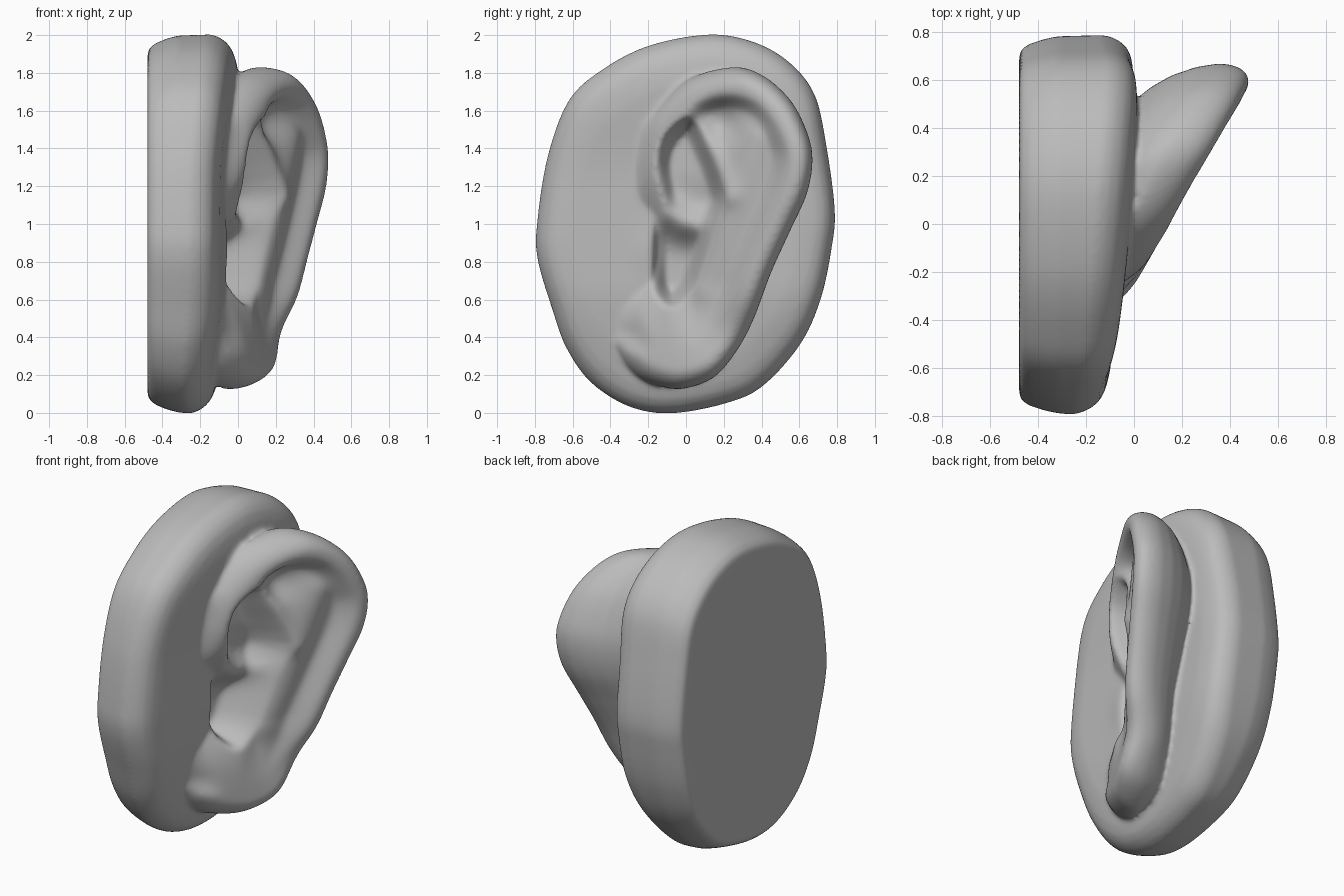
import bpy, bmesh, math
from mathutils import Vector

if "Cube" in bpy.data.objects:
    bpy.data.objects.remove(bpy.data.objects["Cube"])


def spline(pts, n, closed=True):
    """Catmull-Rom curve through (y, z) points"""
    P = [Vector(p) for p in pts]
    k = len(P)
    at = (lambda i: P[i % k]) if closed else (lambda i: P[max(0, min(k - 1, i))])
    out = []
    for i in range(k if closed else k - 1):
        a, b, c, d = at(i - 1), at(i), at(i + 1), at(i + 2)
        for j in range(n):
            t = j / n
            out.append(0.5 * (2 * b + (c - a) * t + (2 * a - 5 * b + 4 * c - d) * t * t
                              + (3 * b - a - 3 * c + d) * t ** 3))
    if not closed:
        out.append(P[-1])
    return [(v.x, v.y) for v in out]


def dist(y, z, poly, closed):
    best = 9.0
    for i in range(0 if closed else 1, len(poly)):
        ay, az = poly[i - 1]
        dy, dz = poly[i][0] - ay, poly[i][1] - az
        t = ((y - ay) * dy + (z - az) * dz) / (dy * dy + dz * dz + 1e-12)
        t = 0 if t < 0 else 1 if t > 1 else t
        q = (y - ay - t * dy) ** 2 + (z - az - t * dz) ** 2
        if q < best:
            best = q
    return math.sqrt(best)


def inside(y, z, poly):
    r = False
    for i in range(len(poly)):
        (ay, az), (by, bz) = poly[i - 1], poly[i]
        if (az > z) != (bz > z) and y < (by - ay) * (z - az) / (bz - az) + ay:
            r = not r
    return r


def ss(t):
    t = max(0.0, min(1.0, t))
    return t * t * (3 - 2 * t)


def bump(y, z, cy, cz, ry, rz):
    return math.exp(-((y - cy) / ry) ** 2 - ((z - cz) / rz) ** 2)


# Outlines and guide lines in the side view (y, z)
SLAB = spline([(.12, 2), (.36, 1.96), (.55, 1.85), (.68, 1.68), (.74, 1.42), (.785, 1.08),
               (.77, .88), (.71, .6), (.6, .36), (.4, .14), (.2, .05), (-.08, .0), (-.3, .035),
               (-.5, .16), (-.63, .34), (-.71, .56), (-.785, .82), (-.785, 1.02), (-.73, 1.36),
               (-.62, 1.65), (-.45, 1.81), (-.2, 1.94)], 8)
EAR = spline([(.24, 1.83), (.4, 1.79), (.55, 1.66), (.64, 1.49), (.67, 1.34), (.64, 1.16),
              (.55, .96), (.45, .74), (.36, .5), (.27, .33), (.15, .19), (0, .13), (-.12, .135),
              (-.26, .19), (-.37, .3), (-.44, .48), (-.44, .72), (-.36, .95), (-.32, 1.2),
              (-.28, 1.4), (-.19, 1.58), (0, 1.76)], 9)
HELIX = spline([(-.2, 1.12), (-.22, 1.25), (-.2, 1.4), (-.13, 1.55), (-.02, 1.67), (.1, 1.735),
                (.25, 1.755), (.4, 1.71), (.52, 1.59), (.59, 1.44), (.605, 1.32), (.57, 1.17),
                (.48, .96), (.385, .74), (.29, .5), (.2, .35)], 3, False)
CONCHA = spline([(.03, 1.58), (.13, 1.41), (.22, 1.16), (.17, 1.0), (.11, .82), (.04, .64),
                 (-.08, .55), (-.18, .64), (-.19, .82), (-.18, .98), (-.15, 1.12), (-.17, 1.33),
                 (-.12, 1.49)], 3)
CRUS = [(-.22, 1.16), (-.14, 1.08), (-.02, 1.01), (.12, .97)]
ANTIHELIX = [(.07, .68), (.16, .88), (.24, 1.1), (.3, 1.28), (.36, 1.45)]
FOLD = [(.22, 1.15), (.14, 1.38), (.05, 1.53)]


def concha_mask(y, z):
    if not (-.25 < y < .3 and .5 < z < 1.65) or not inside(y, z, CONCHA):
        return 0.0
    return ss(dist(y, z, CONCHA, True) / 0.1)


def base_x(y, z):
    """Front of the slab: leans back towards the chin and the face"""
    return -0.05 + 0.08 * y - 0.055 * ss((.7 - z) / .6) + 0.035 * ss((z - 1.2) / .6)


def slab_x(y, z):
    return base_x(y, z) + .01 * bump(y, z, -.2, .87, .08, .12) - 0.22 * concha_mask(y, z)


def ear_x(y, z):
    """Front surface of the ear: tilted sheet with helix, folds and hollow"""
    x = 0.15 + 0.57 * y - 0.18 * bump(y, z, -.23, .88, .24, .27)
    x -= 0.05 * bump(y, z, .28, .42, .25, .16)
    dh = dist(y, z, HELIX, False)
    x -= 0.08 * ss((dh - .055) / .1) * ss((z - .32) / .4) * ss((y + .1) / .15)
    x += 0.04 * math.exp(-(dist(y, z, ANTIHELIX, False) / .1) ** 2)
    x += 0.03 * math.exp(-(dist(y, z, FOLD, False) / .06) ** 2)
    x -= 0.06 * bump(y, z, .2, 1.54, .1, .1)
    m = concha_mask(y, z)
    if m > 0:
        floor = -0.14 + 0.3 * y + 0.1 * ss((z - .8) / .5)
        floor += 0.1 * math.exp(-(dist(y, z, CRUS, False) / .09) ** 2)
        x += (floor - x) * m
    d = dist(y, z, EAR, True)
    # cheek side melts into the slab, elsewhere the rim rolls over
    w = ss((-.14 - y) / .14) * ss((z - .3) / .15)
    if d < .11:
        x -= (1 - w) * 0.18 * (1 - math.sqrt(max(0, 1 - (1 - d / .11) ** 2)))
    reach = .14 + .1 * ss((1.1 - z) / .25)
    if w > 0 and d < reach:
        x += (base_x(y, z) - .01 - x) * w * ss(1 - d / reach)
    return x


def loft(bm, rings):
    vs = [[bm.verts.new(p) for p in r] for r in rings]
    n = len(vs[0])
    for a, b in zip(vs, vs[1:]):
        for i in range(n):
            j = (i + 1) % n
            bm.faces.new((a[i], a[j], b[j], b[i]))
    bm.faces.new(vs[0][::-1])
    bm.faces.new(vs[-1])


def scaled(outline, c, sy, sz):
    return [(c[0] + (y - c[0]) * sy, c[1] + (z - c[1]) * sz) for y, z in outline]


bm = bmesh.new()

# Backing slab: flat back, rounded edges, front dished under the hollow
C0 = (0.0, 1.0)
rings = []
for s, x in ((.89, -.48), (.925, -.473), (.955, -.44), (.98, -.38), (.997, -.32)):
    rings.append([(x, y, z) for y, z in scaled(SLAB, C0, s, s)])
for s, dx in ((1.003, .14), (.99, .1), (.965, .063), (.93, .035), (.88, .016), (.82, .006),
              (.76, 0)):
    rings.append([(slab_x(y, z) - dx, y, z) for y, z in scaled(SLAB, C0, s, s)])
for i in range(1, 45):
    s = .76 * (1 - i / 45)
    rings.append([(slab_x(y, z), y, z) for y, z in scaled(SLAB, C0, s, s)])
loft(bm, rings)

# Ear: narrow root, bulging back, rolled rim, modelled front
C1 = (0.12, 1.0)
rings = []
for sy, sz, t in ((.66, .945, -.25), (.71, .96, 0), (.82, .972, .2), (.91, .984, .44),
                  (.975, .995, .74)):
    ring = []
    for (y, z), (oy, oz) in zip(scaled(EAR, C1, sy, sz), EAR):
        lo, hi = base_x(y, z), ear_x(oy, oz)
        ring.append((lo + (hi - lo) * t if hi > lo else hi - .1 * (1 - t), y, z))
    rings.append(ring)
N = 55
for i in range(N):
    s = math.cos(i / N * math.pi / 2) ** .8
    rings.append([(ear_x(y, z), y, z) for y, z in scaled(EAR, C1, s, s)])
loft(bm, rings)

bmesh.ops.recalc_face_normals(bm, faces=bm.faces)
me = bpy.data.meshes.new("ear")
bm.to_mesh(me)
bm.free()
ear = bpy.data.objects.new("ear", me)
bpy.context.collection.objects.link(ear)

# One plain material
mat = bpy.data.materials.new("plain_grey")
mat.diffuse_color = (0.5, 0.5, 0.5, 1)
mat.use_nodes = True
mat.node_tree.nodes["Principled BSDF"].inputs["Base Color"].default_value = mat.diffuse_color
me.materials.append(mat)

# Fuse both parts into one soft skin
rm = ear.modifiers.new("fuse", 'REMESH')
rm.mode = 'VOXEL'
rm.voxel_size = 0.013
rm.use_smooth_shade = True
sm = ear.modifiers.new("soften", 'SMOOTH')
sm.factor = 0.5
sm.iterations = 10
